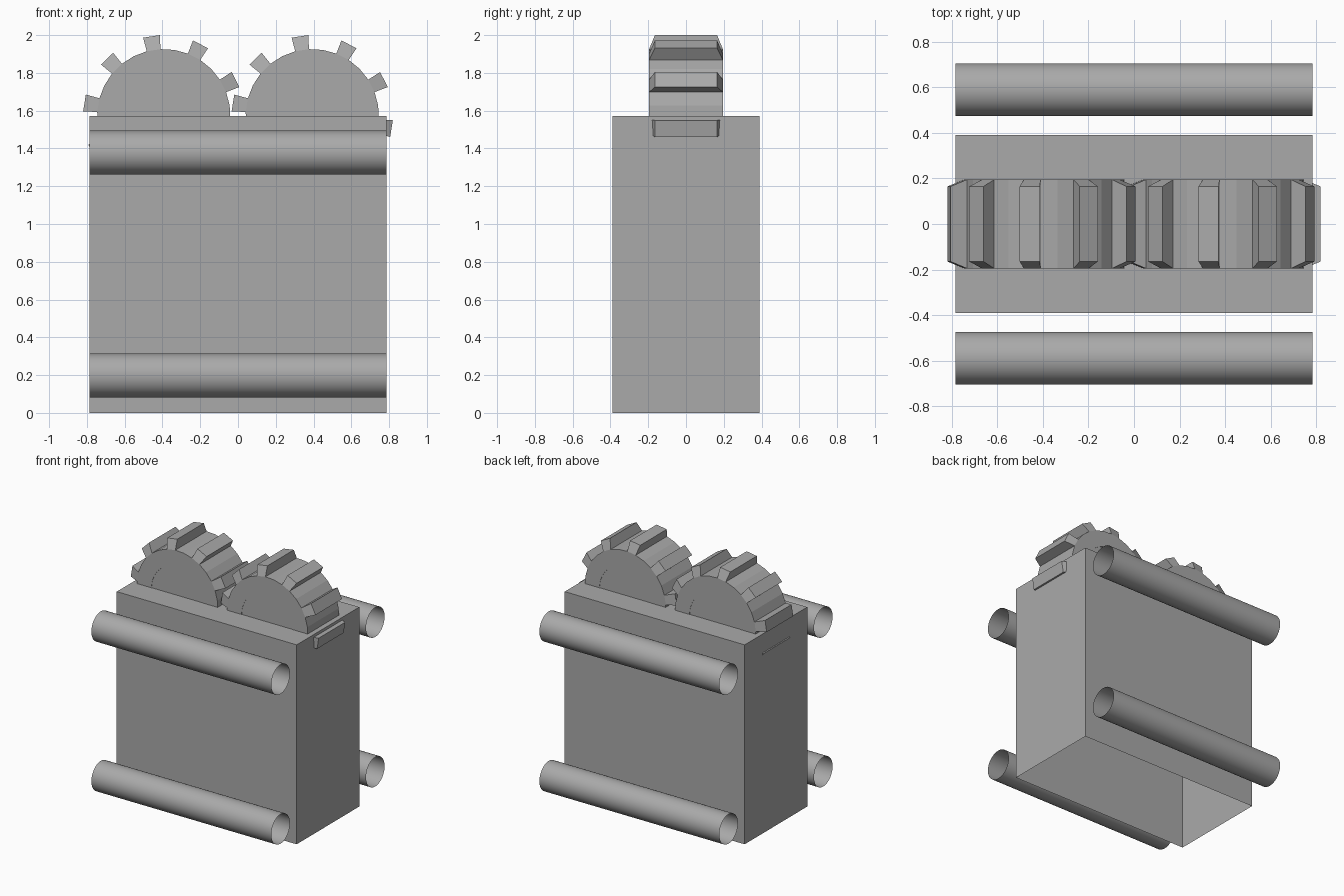
import bpy, bmesh, math
from mathutils import Matrix

cube = bpy.data.objects.get("Cube")
if cube:
    bpy.data.objects.remove(cube, do_unlink=True)

# Single grey material
grey = bpy.data.materials.new("plain grey")
grey.use_nodes = True
COLOR = (0.4, 0.4, 0.4, 1.0)
grey.diffuse_color = COLOR
grey.node_tree.nodes["Principled BSDF"].inputs["Base Color"].default_value = COLOR

BOX_X, BOX_Y, BOX_Z = 0.785, 0.39, 1.573   # half width, half depth, height
GEAR_X, GEAR_HALF = 0.393, 0.195


def finish(name, bm, location=(0, 0, 0), smooth=False):
    mesh = bpy.data.meshes.new(name)
    bm.normal_update()
    bm.to_mesh(mesh)
    bm.free()
    mesh.materials.append(grey)
    for p in mesh.polygons:
        p.use_smooth = smooth
    obj = bpy.data.objects.new(name, mesh)
    obj.location = location
    bpy.context.scene.collection.objects.link(obj)
    return obj


# Housing: box shell open at the bottom
bm = bmesh.new()
bmesh.ops.create_cube(bm, size=1, matrix=Matrix.Translation((0, 0, BOX_Z / 2))
                      @ Matrix.Diagonal((2 * BOX_X, 2 * BOX_Y, BOX_Z, 1)))
bottom = [f for f in bm.faces if f.normal.z < -0.5]
bmesh.ops.delete(bm, geom=bottom, context='FACES_ONLY')
finish("housing", bm)


# Rails: open tubes along x, standing clear of the housing
def tube(name, y, z):
    bm = bmesh.new()
    bmesh.ops.create_cone(bm, cap_ends=False, segments=48, radius1=0.116, radius2=0.116,
                          depth=2 * BOX_X, matrix=Matrix.Rotation(math.pi / 2, 4, 'Y'))
    finish(name, bm, (0, y, z), smooth=True)


for side, y in (("front", -0.59), ("back", 0.59)):
    for level, z in (("lower", 0.198), ("upper", 1.378)):
        tube(f"{side}_{level}_rail", y, z)


# Gears: 30-sided ring, every third side raised into a tapered tooth
def gear(name, x):
    n, start = 30, math.radians(20.8)
    step = 2 * math.pi / n
    r_hole, r_body, r_tip, tip_half = 0.225, 0.353, 0.4275, 0.165
    bm = bmesh.new()

    def vert(r, a, y):
        return bm.verts.new((r * math.cos(a), y, r * math.sin(a)))

    rims = []
    for y in (-GEAR_HALF, GEAR_HALF):
        outer = [vert(r_body, start + i * step, y) for i in range(n)]
        inner = [vert(r_hole, start + i * step / 2, y) for i in range(2 * n)]
        rims.append((outer, inner))
        for i in range(n):
            j = (i + 1) % n
            bm.faces.new((outer[i], outer[j], inner[2 * j], inner[2 * i + 1], inner[2 * i]))
    (fo, fi), (bo, bi) = rims
    for i in range(n):
        j = (i + 1) % n
        base = (fo[i], fo[j], bo[j], bo[i])
        if i % 3:
            bm.faces.new(base)
            continue
        a, b = start + i * step, start + (i + 1) * step
        tip = (vert(r_tip, a, -tip_half), vert(r_tip, b, -tip_half),
               vert(r_tip, b, tip_half), vert(r_tip, a, tip_half))
        bm.faces.new(tip)
        for k in range(4):
            m = (k + 1) % 4
            bm.faces.new((base[k], base[m], tip[m], tip[k]))
    for i in range(2 * n):
        j = (i + 1) % (2 * n)
        bm.faces.new((fi[i], fi[j], bi[j], bi[i]))
    bmesh.ops.recalc_face_normals(bm, faces=bm.faces)
    finish(name, bm, (x, 0, BOX_Z))

    # Shaft filling the bore
    bm = bmesh.new()
    bmesh.ops.create_cone(bm, cap_ends=True, segments=2 * n, radius1=r_hole, radius2=r_hole,
                          depth=2 * GEAR_HALF - 0.004,
                          matrix=Matrix.Rotation(-start, 4, 'Y')
                          @ Matrix.Rotation(math.pi / 2, 4, 'X'))
    finish(name + "_shaft", bm, (x, 0, BOX_Z))


gear("right_gear", -GEAR_X)
gear("left_gear", GEAR_X)
